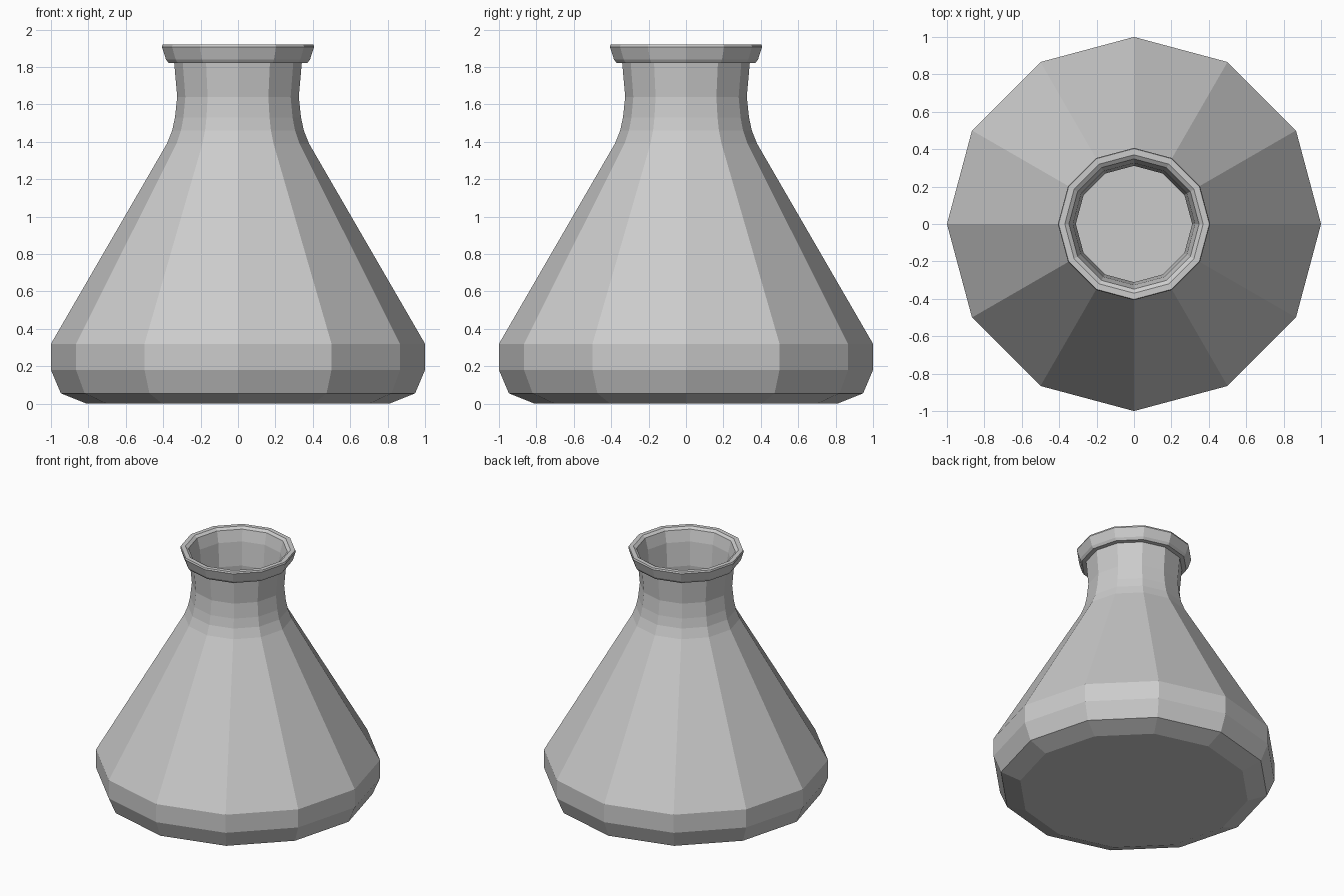
import bpy, bmesh
from math import cos, sin, tau

if "Cube" in bpy.data.objects:
    bpy.data.objects.remove(bpy.data.objects["Cube"])

SIDES = 12


def lathe(name, profile):
    """Revolve an (r, z) profile around z and cap both open ends."""
    bm = bmesh.new()
    rings = [[bm.verts.new((r * cos(tau * i / SIDES), r * sin(tau * i / SIDES), z))
              for i in range(SIDES)] for r, z in profile]
    for a, b in zip(rings, rings[1:]):
        for i in range(SIDES):
            j = (i + 1) % SIDES
            bm.faces.new((a[i], a[j], b[j], b[i]))
    bm.faces.new(rings[0][::-1])
    bm.faces.new(rings[-1])
    bm.normal_update()
    mesh = bpy.data.meshes.new(name)
    bm.to_mesh(mesh)
    bm.free()
    obj = bpy.data.objects.new(name, mesh)
    bpy.context.collection.objects.link(obj)
    return obj


# Outer wall: base bevel, cone, curved neck
outer = [(0.81, 0.0), (0.947, 0.055), (1.0, 0.18), (1.0, 0.32),
         (0.38, 1.39), (0.352, 1.46), (0.337, 1.53), (0.325, 1.64), (0.341, 1.82)]
# Flared rim rolling over into the mouth
rim = [(0.372, 1.822), (0.385, 1.84), (0.407, 1.908), (0.403, 1.92),
       (0.37, 1.92), (0.348, 1.905)]
# Thin inner wall down to the inside floor
inner = [(0.326, 1.82), (0.311, 1.64), (0.322, 1.53), (0.337, 1.46), (0.365, 1.39),
         (0.983, 0.316), (0.983, 0.183), (0.935, 0.068), (0.80, 0.016)]

lathe("flask", outer + rim + inner)
